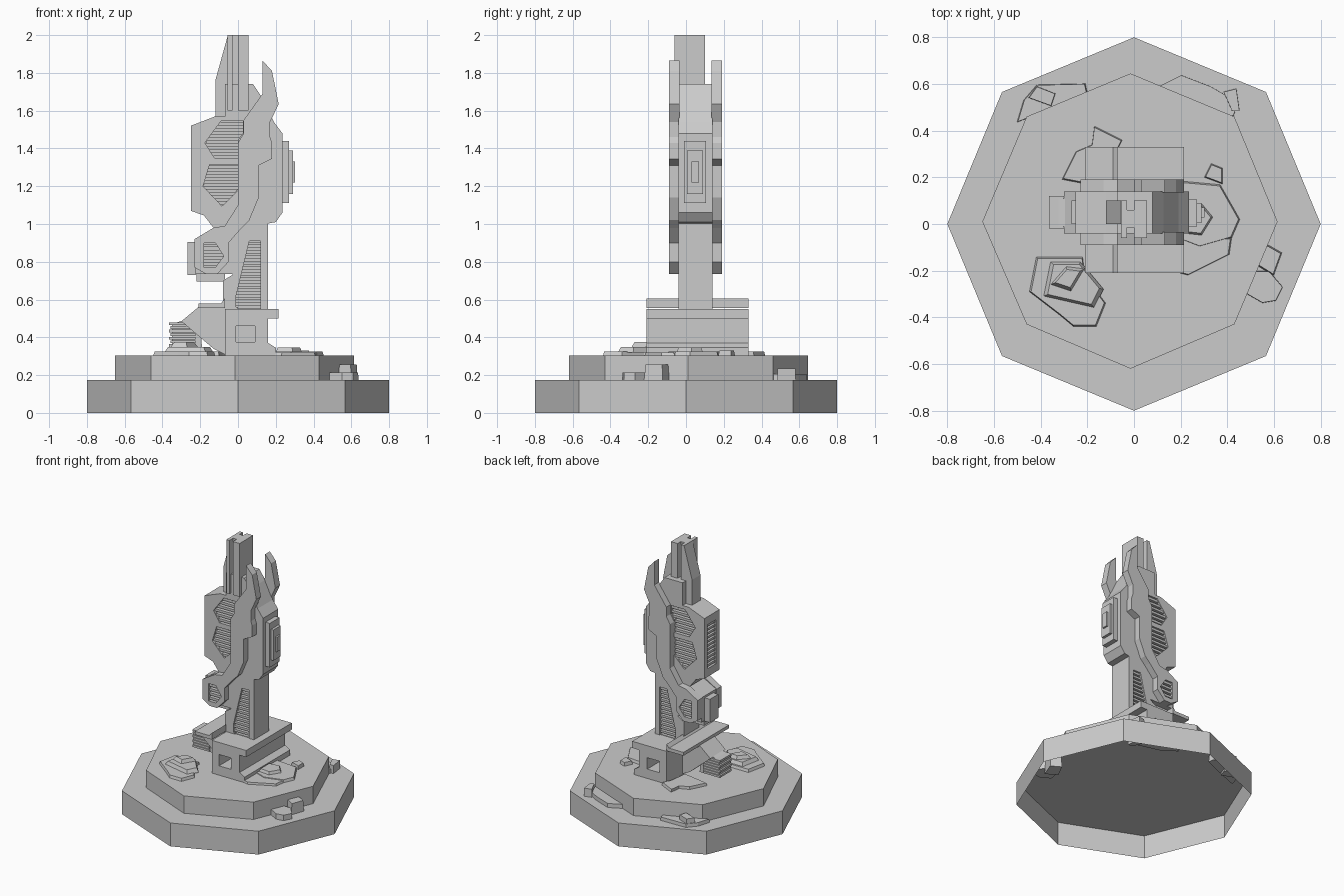
import bpy, bmesh, math
from mathutils import Vector

MID = 0.05  # tower's y mirror plane


def make(name, rings, cap_bottom=True):
    """Loft two matching rings of points into a flat shaded solid."""
    bm = bmesh.new()
    a, b = [[bm.verts.new(p) for p in r] for r in rings]
    n = len(a)
    for i in range(n):
        bm.faces.new((a[i], a[(i + 1) % n], b[(i + 1) % n], b[i]))
    bm.faces.new(b)
    if cap_bottom:
        bm.faces.new(a)
    bmesh.ops.recalc_face_normals(bm, faces=bm.faces)
    me = bpy.data.meshes.new(name)
    bm.to_mesh(me)
    bm.free()
    ob = bpy.data.objects.new(name, me)
    bpy.context.collection.objects.link(ob)
    return ob


def prism(name, pts, y0, y1):
    return make(name, [[(x, y, z) for x, z in pts] for y in (y0, y1)])


def box(name, x0, x1, y0, y1, z0, z1):
    return prism(name, [(x0, z0), (x1, z0), (x1, z1), (x0, z1)], y0, y1)


def slab(name, pts, z0, z1, scale=1.0, shift=(0, 0), cap=True):
    """Vertical prism from an x,y outline, top scaled about its middle."""
    c = sum((Vector(p) for p in pts), Vector((0, 0))) / len(pts)
    top = [c + (Vector(p) - c) * scale + Vector(shift) for p in pts]
    return make(name, [[(p[0], p[1], z0) for p in pts], [(p[0], p[1], z1) for p in top]], cap)


def cut(ob, cutter):
    m = ob.modifiers.new("cut", 'BOOLEAN')
    m.operation = 'DIFFERENCE'
    m.object = cutter
    bpy.context.view_layer.objects.active = ob
    bpy.ops.object.modifier_apply(modifier=m.name)
    bpy.data.objects.remove(cutter)


def span(pts, z):
    xs = []
    for (xa, za), (xb, zb) in zip(pts, pts[1:] + pts[:1]):
        if (za - z) * (zb - z) < 0:
            xs.append(xa + (xb - xa) * (z - za) / (zb - za))
    return min(xs), max(xs)


def vent(name, ob, pts, y, depth, sides):
    """Recess with horizontal slats, on the front and/or back."""
    for s in sides:
        f = lambda v: v if s < 0 else 2 * MID - v
        cut(ob, prism("cutter", pts, *sorted((f(y - 0.03), f(y + depth)))))
        lo, hi = min(p[1] for p in pts), max(p[1] for p in pts)
        n = max(4, round((hi - lo) / 0.03))
        step = (hi - lo) / n
        for i in range(n):
            za, zb = lo + (i + 0.3) * step, lo + (i + 0.85) * step
            a, b = span(pts, za), span(pts, zb)
            prism(name + "_slat", [(a[0], za), (a[1], za), (b[1], zb), (b[0], zb)],
                  *sorted((f(y + 0.008), f(y + depth + 0.003))))


# Stepped octagonal base, open underneath
slab("base_lower", [(0.8 * math.cos(i * math.pi / 4), 0.8 * math.sin(i * math.pi / 4)) for i in range(8)],
     0, 0.175, cap=False)
slab("base_upper", [(0.615, 0.01), (0.43, 0.46), (-0.015, 0.645), (-0.46, 0.46), (-0.65, 0.01),
                    (-0.46, -0.43), (-0.015, -0.62), (0.43, -0.43)], 0.175, 0.305, cap=False)

# Foot: ledge, pierced frame and long rails running front to back
prism("foot_ledge", [(-0.07, 0.305), (0.2, 0.305), (0.2, 0.345), (0.16, 0.37), (-0.07, 0.37)], -0.21, 0.33)
frame = box("foot_frame", -0.07, 0.16, -0.21, 0.33, 0.365, 0.5)
cut(frame, box("cutter", -0.01, 0.09, -0.3, 0.4, 0.375, 0.46))
box("right_rail", -0.07, 0.215, -0.21, 0.33, 0.5, 0.55)
prism("left_rail", [(-0.21, 0.555), (-0.07, 0.555), (-0.07, 0.605), (-0.09, 0.58), (-0.21, 0.58)], -0.21, 0.33)
prism("left_brace", [(-0.21, 0.56), (-0.30, 0.485), (-0.13, 0.34), (-0.06, 0.305), (0, 0.305), (0, 0.56)], -0.04, 0.14)
for i in range(7):
    box("exhaust_fin", -0.365 + 0.008 * (i % 2), -0.225, -0.02, 0.12, 0.35 + i * 0.019, 0.365 + i * 0.019)
prism("exhaust_core", [(-0.35, 0.345), (-0.19, 0.345), (-0.2, 0.45), (-0.29, 0.49), (-0.35, 0.47)], -0.01, 0.11)

# Column
column = prism("column", [(-0.08, 0.36), (0.16, 0.36), (0.16, 1.03), (-0.03, 1.03), (-0.03, 0.73), (-0.08, 0.7)],
               -0.04, 0.14)
vent("column_vent", column, [(-0.01, 0.5), (0.09, 0.5), (0.12, 0.54), (0.12, 0.91), (0.06, 0.91), (-0.01, 0.62)],
     -0.04, 0.04, (-1, 1))
box("column_lip", -0.22, -0.07, 0.0, 0.1, 0.695, 0.735)

# Pod on the left of the column
prism("pod", [(-0.225, 0.735), (-0.02, 0.735), (-0.02, 1.0), (-0.13, 0.97), (-0.225, 0.92)], -0.04, 0.14)
box("pod_panel", -0.268, -0.22, 0.0, 0.1, 0.73, 0.905)

# Main body with vents
body = prism("body", [(-0.25, 1.07), (-0.18, 1.045), (-0.13, 0.98), (0.03, 0.98), (0.2, 1.01), (0.235, 1.06),
                      (0.235, 1.48), (0.19, 1.54), (0.127, 1.67), (0.08, 1.74), (-0.07, 1.74), (-0.07, 1.57),
                      (-0.12, 1.57), (-0.25, 1.52)], -0.04, 0.14)
vent("upper_vent", body, [(-0.175, 1.43), (-0.125, 1.35), (0.0, 1.35), (0.0, 1.445), (0.026, 1.48),
                          (0.026, 1.545), (-0.09, 1.545)], -0.04, 0.04, (-1, 1))
vent("lower_vent", body, [(-0.185, 1.2), (-0.085, 1.095), (0.0, 1.18), (0.0, 1.315), (-0.15, 1.315)],
     -0.04, 0.04, (-1, 1))
cut(body, box("cutter", -0.3, -0.215, 0.0, 0.1, 1.13, 1.46))
for i in range(11):
    box("side_vent_slat", -0.242, -0.21, 0.0, 0.1, 1.139 + i * 0.03, 1.155 + i * 0.03)

# Stacked panels on the right side
for i, (x, y0, y1, z0, z1) in enumerate([(0.27, -0.01, 0.106, 1.11, 1.44), (0.29, 0.005, 0.09, 1.16, 1.39),
                                         (0.303, 0.028, 0.07, 1.22, 1.33)]):
    box("side_panel", 0.22, x, y0, y1, z0, z1)

# Mirrored ribbon plates: prong, zigzag edge, pod face
ribbon = [(0.13, 1.865), (0.18, 1.81), (0.215, 1.635), (0.17, 1.54), (0.17, 1.46), (0.18, 1.43), (0.18, 1.345),
          (0.11, 1.31), (0.11, 1.14), (0.06, 1.02), (0.02, 0.98), (-0.05, 0.9), (-0.05, 0.8), (-0.11, 0.735),
          (-0.17, 0.735), (-0.23, 0.77), (-0.23, 0.92), (-0.13, 0.98), (-0.07, 0.99), (0.0, 1.1), (0.0, 1.43), (0.03, 1.48),
          (0.03, 1.55), (0.13, 1.69)]
for s, y0, y1 in ((-1, -0.09, -0.035), (1, 0.135, 0.19)):
    plate = prism("ribbon_plate", ribbon, y0, y1)
    vent("pod_vent", plate, [(-0.18, 0.77), (-0.12, 0.77), (-0.075, 0.83), (-0.12, 0.9), (-0.18, 0.9)],
         -0.09, 0.04, (s,))

# Spire with grooves, and the fin on its left
spire = box("spire", -0.055, 0.055, -0.06, 0.10, 1.6, 2.0)
cut(spire, box("cutter", -0.03, 0.0, -0.1, -0.015, 1.5, 2.1))
cut(spire, box("cutter", -0.03, 0.0, 0.06, 0.2, 1.5, 2.1))
prism("spire_fin", [(-0.12, 1.5), (-0.12, 1.76), (-0.055, 1.995), (-0.04, 1.995), (-0.04, 1.5)], 0.0, 0.10)

# Rocks on the upper step
slab("rock_left", [(-0.42, -0.14), (-0.22, -0.14), (-0.21, -0.22), (-0.12, -0.34), (-0.16, -0.44),
                   (-0.26, -0.44), (-0.32, -0.39), (-0.45, -0.29)], 0.3, 0.325, 0.95)
slab("rock_left_top", [(-0.36, -0.16), (-0.23, -0.16), (-0.13, -0.28), (-0.17, -0.36), (-0.39, -0.31)], 0.32, 0.35, 0.85)
slab("rock_left_peak", [(-0.36, -0.26), (-0.29, -0.18), (-0.21, -0.19), (-0.27, -0.29)], 0.345, 0.375, 0.7)
slab("rock_back", [(-0.31, 0.19), (-0.25, 0.31), (-0.18, 0.34), (-0.17, 0.42), (-0.05, 0.36), (-0.08, 0.3), (-0.1, 0.15)],
     0.3, 0.325, 0.95)
slab("rock_right", [(0.15, 0.19), (0.37, 0.17), (0.455, 0.02), (0.42, -0.06), (0.28, -0.1), (0.15, -0.05)], 0.3, 0.325, 0.95)
slab("rock_right_peak", [(0.2, 0.08), (0.29, 0.09), (0.34, 0.03), (0.29, -0.05), (0.2, -0.04)], 0.32, 0.345, 0.85)
slab("rock_front_right", [(0.15, -0.06), (0.42, -0.06), (0.41, -0.13), (0.23, -0.22), (0.15, -0.2)], 0.3, 0.32, 0.95)
slab("rock_small", [(0.3, 0.2), (0.33, 0.26), (0.38, 0.24), (0.38, 0.17)], 0.3, 0.33, 0.85)

# Rocks on the lower step, sunk through it
slab("rubble_a", [(-0.51, 0.43), (-0.48, 0.53), (-0.42, 0.6), (-0.2, 0.605), (-0.19, 0.56), (-0.33, 0.5)], 0.12, 0.2, 0.92)
slab("rubble_a_top", [(-0.46, 0.54), (-0.42, 0.595), (-0.33, 0.56), (-0.35, 0.5)], 0.1, 0.235, 0.85)
slab("rubble_b", [(0.48, -0.3), (0.55, -0.34), (0.61, -0.33), (0.64, -0.27), (0.58, -0.2), (0.5, -0.2)], 0.12, 0.215, 0.95)
slab("rubble_b_top", [(0.52, -0.18), (0.57, -0.08), (0.64, -0.12), (0.6, -0.23)], 0.08, 0.255, 0.8)
slab("rubble_c", [(0.1, 0.59), (0.2, 0.64), (0.33, 0.59), (0.45, 0.52), (0.43, 0.46), (0.2, 0.52)], 0.08, 0.205, 0.97)
slab("rubble_c_top", [(0.38, 0.57), (0.44, 0.585), (0.455, 0.48), (0.42, 0.48)], 0.05, 0.235, 0.9)
